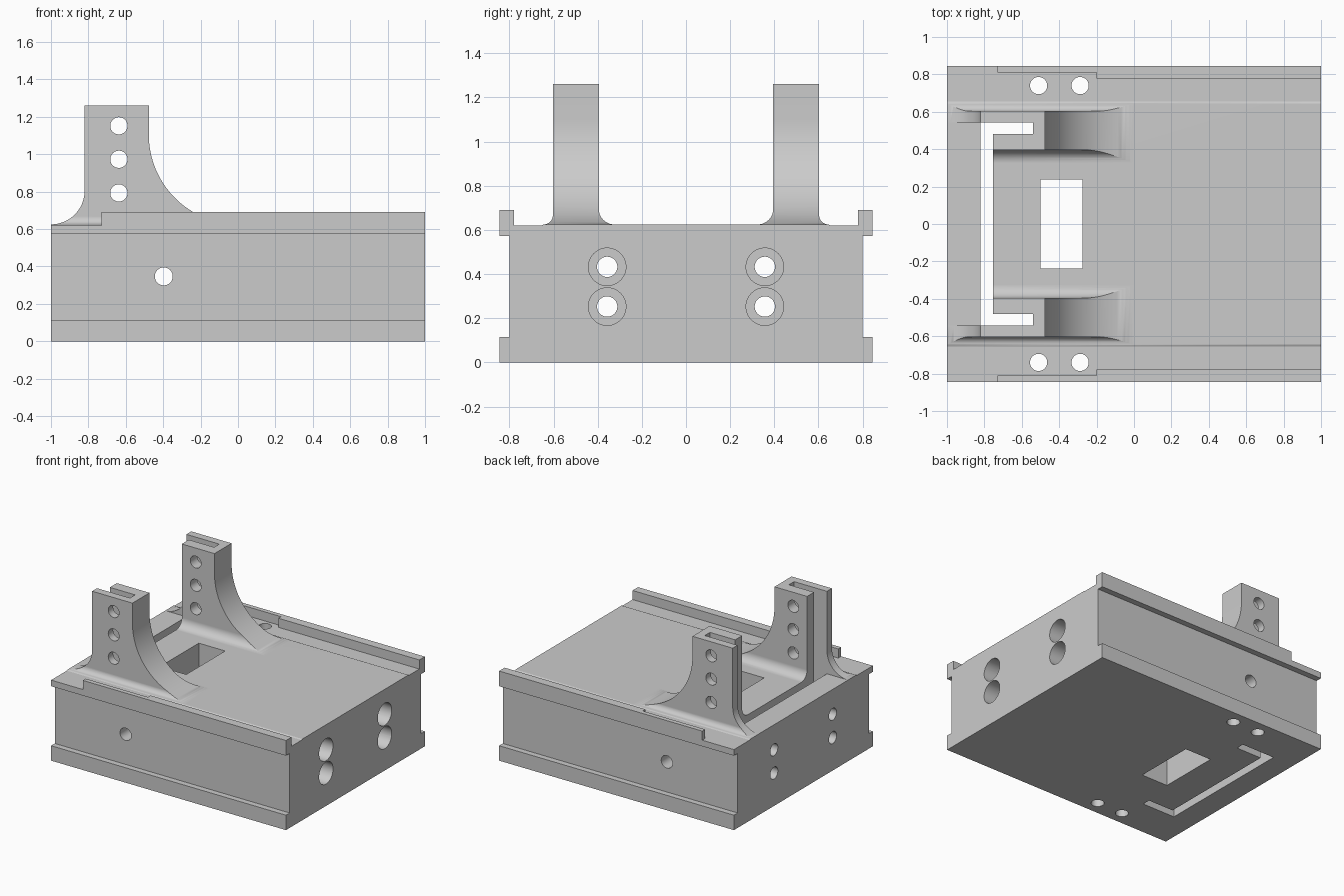
import bpy, bmesh, math
from mathutils import Matrix, Vector

if "Cube" in bpy.data.objects:
    bpy.data.objects.remove(bpy.data.objects["Cube"])

grey = bpy.data.materials.new("light grey")
grey.diffuse_color = (0.6, 0.6, 0.6, 1)
grey.use_nodes = True
grey.node_tree.nodes["Principled BSDF"].inputs["Base Color"].default_value = grey.diffuse_color


def add_object(name, bm):
    bmesh.ops.recalc_face_normals(bm, faces=bm.faces[:])
    mesh = bpy.data.meshes.new(name)
    bm.to_mesh(mesh)
    bm.free()
    mesh.materials.append(grey)
    ob = bpy.data.objects.new(name, mesh)
    bpy.context.collection.objects.link(ob)
    return ob


def prism(name, pts, axis, lo, hi):
    """Extrude a 2D outline along an axis (0 = x, 1 = y, 2 = z)."""
    def place(p, d):
        c = list(p)
        c.insert(axis, d)
        return Vector(c)
    bm = bmesh.new()
    face = bm.faces.new([bm.verts.new(place(p, lo)) for p in pts])
    ext = bmesh.ops.extrude_face_region(bm, geom=[face])
    move = Vector((0, 0, 0))
    move[axis] = hi - lo
    bmesh.ops.translate(bm, vec=move,
                        verts=[v for v in ext["geom"] if isinstance(v, bmesh.types.BMVert)])
    return add_object(name, bm)


def box(name, x0, x1, y0, y1, z0, z1):
    return prism(name, [(x0, y0), (x1, y0), (x1, y1), (x0, y1)], 2, z0, z1)


def rod(name, axis, centre, length, radius):
    rot = [Matrix.Rotation(math.pi / 2, 4, 'Y'), Matrix.Rotation(math.pi / 2, 4, 'X'), Matrix()][axis]
    bm = bmesh.new()
    bmesh.ops.create_cone(bm, cap_ends=True, segments=48, radius1=radius, radius2=radius,
                          depth=length, matrix=Matrix.Translation(centre) @ rot)
    return add_object(name, bm)


def boolean(ob, other, op):
    """Combine and remove the helper."""
    mod = ob.modifiers.new("cut", 'BOOLEAN')
    mod.operation, mod.object, mod.solver = op, other, 'EXACT'
    bpy.context.view_layer.update()
    mesh = bpy.data.meshes.new_from_object(ob.evaluated_get(bpy.context.evaluated_depsgraph_get()))
    ob.modifiers.clear()
    ob.data = mesh
    bpy.data.objects.remove(other)


def arc(cx, cz, r, a0, a1, n):
    return [(cx + r * math.cos(math.radians(a0 + (a1 - a0) * i / n)),
             cz + r * math.sin(math.radians(a0 + (a1 - a0) * i / n))) for i in range(n + 1)]


# Block with a raised deck and side flanges
half = [(0.845, 0), (0.845, 0.115), (0.8, 0.115), (0.8, 0.573),
        (0.845, 0.573), (0.845, 0.62), (0.655, 0.62), (0.645, 0.625)]
body = prism("bracket_block", half + [(-y, z) for y, z in reversed(half)], 0, -1, 1)

# Stepped lips along both sides
lip = [(-0.73, 0.845), (1, 0.845), (1, 0.778), (-0.2, 0.778), (-0.2, 0.81), (-0.73, 0.81)]
for s in (1, -1):
    boolean(body, prism("lip", [(x, s * y) for x, y in lip], 2, 0.6, 0.69), 'UNION')

# Flared posts: side outline crossed with a filleted end section
side = ([(-1, 0.5)] + arc(-1, 0.805, 0.18, -90, 0, 16) + [(-0.82, 1.26), (-0.477, 1.26)]
        + arc(0.003, 1.105, 0.48, 180, 270, 32) + [(0.003, 0.5)])
end = ([(0.325, 0.5)] + arc(0.325, 0.695, 0.07, -90, 0, 12) + [(0.395, 1.4), (0.603, 1.4)]
       + arc(0.645, 0.667, 0.042, 180, 270, 12) + [(0.645, 0.5)])
for s in (1, -1):
    post = prism("post", side, 1, s * 0.2, s * 0.75)
    boolean(post, prism("post_section", [(s * y, z) for y, z in end], 0, -1.2, 0.3), 'INTERSECT')
    boolean(body, post, 'UNION')

# Clear the inner feet, then the C-shaped slot and the window
cutters = [box("foot_cut", -1.1, -0.755, -0.543, 0.543, 0.625, 1.4)]
slot = [(-0.82, 0.543), (-0.54, 0.543), (-0.54, 0.48), (-0.755, 0.48)]
cutters.append(prism("slot_cut", slot + [(x, -y) for x, y in reversed(slot)], 2, -0.1, 1.4))
cutters.append(box("window_cut", -0.5, -0.275, -0.237, 0.237, -0.1, 0.8))

# Post holes and the cross hole through the block
for z in (1.152, 0.973, 0.793):
    cutters.append(rod("post_hole", 1, (-0.637, 0, z), 2, 0.046))
cutters.append(rod("cross_hole", 1, (-0.397, 0, 0.347), 2, 0.048))

for s in (1, -1):
    # Vertical holes beside the posts
    for x in (-0.51, -0.288):
        cutters.append(rod("deck_hole", 2, (x, s * 0.74, 0.3), 1, 0.046))
    # Long counterbored holes
    for z in (0.433, 0.253):
        cutters.append(rod("long_hole", 0, (0, s * 0.357, z), 2.4, 0.046))
        cutters.append(rod("counterbore", 0, (0.7, s * 0.357, z), 1, 0.085))
for c in cutters:
    boolean(body, c, 'DIFFERENCE')

# Smooth fillets and holes, crisp edges
bpy.context.view_layer.objects.active = body
body.select_set(True)
bpy.ops.object.shade_smooth_by_angle(angle=math.radians(25))
wn = body.modifiers.new("even_shading", 'WEIGHTED_NORMAL')
wn.keep_sharp = True
